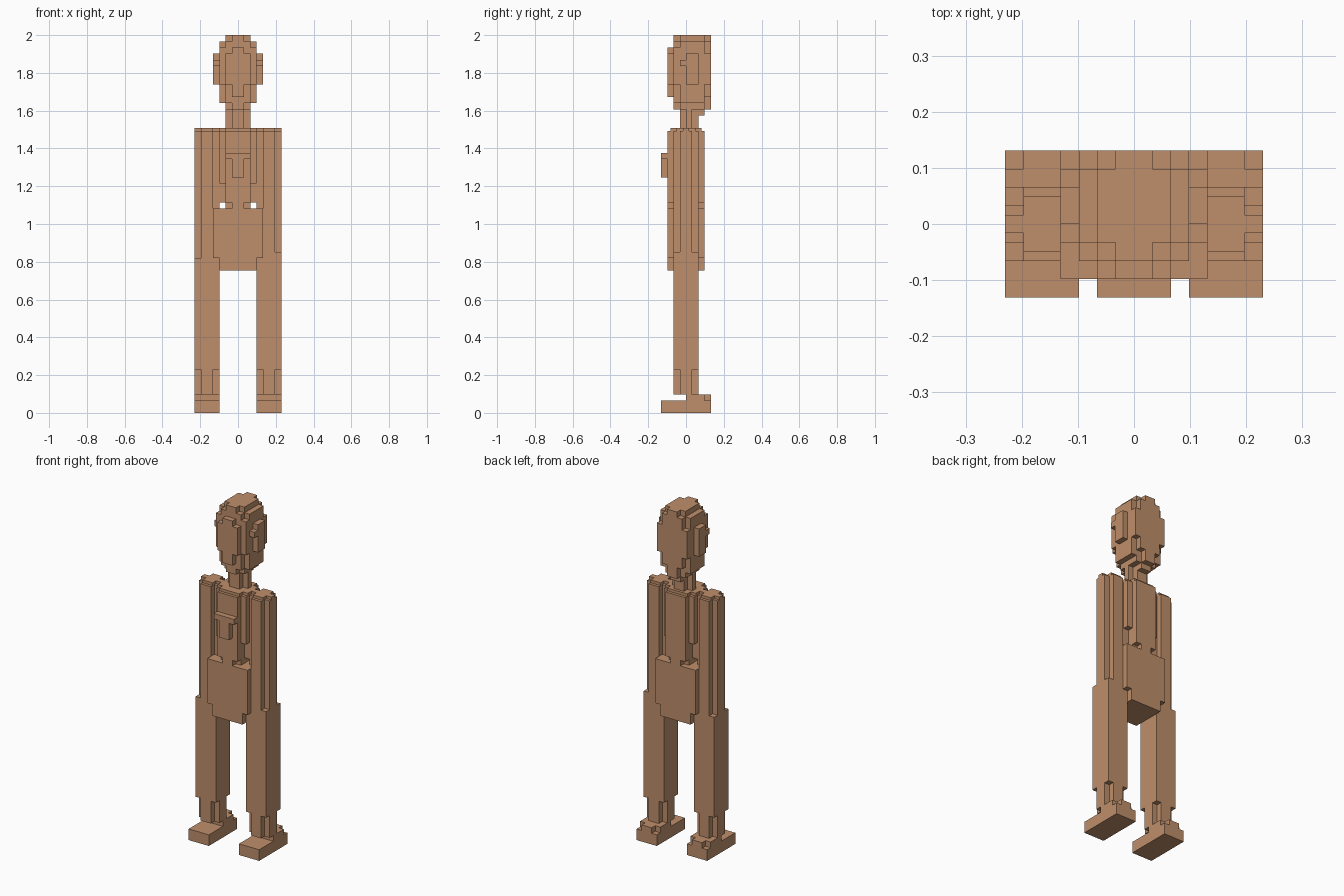
import bpy, bmesh

cube = bpy.data.objects.get("Cube")
if cube:
    bpy.data.objects.remove(cube, do_unlink=True)

V = 2 / 61          # size of one block; parts may use half blocks
H = V / 2

clay = bpy.data.materials.new("tan clay")
clay.use_nodes = True
COLOUR = (0.52, 0.275, 0.15, 1)
clay.diffuse_color = COLOUR
clay.node_tree.nodes["Principled BSDF"].inputs["Base Color"].default_value = COLOUR

parts = {}          # part name -> occupied half-block cells
taken = set()


def fill(name, *boxes):
    """Add boxes (x0, x1, y0, y1, z0, z1), in blocks, to a part."""
    cells = parts.setdefault(name, set())
    for box in boxes:
        x0, x1, y0, y1, z0, z1 = (round(2 * c) for c in box)
        for x in range(x0, x1):
            for y in range(y0, y1):
                for z in range(z0, z1):
                    if (x, y, z) not in taken:
                        taken.add((x, y, z))
                        cells.add((x, y, z))


def sym(w, y0, y1, z0, z1):
    """Box centred on x with half width w."""
    return (-w, w, y0, y1, z0, z1)


def side(s, box):
    """Box for the left (s=1) or right (s=-1) side."""
    return box if s > 0 else (-box[1], -box[0]) + tuple(box[2:])


# Head: stepped skull, raised face, jaw
fill("head",
     sym(1, -2, 4, 60, 61), sym(2, -1, 3, 60, 61),
     sym(2, -2, 4, 58, 60), sym(3, -1, 3, 50, 60),
     sym(3, -2, 3, 53, 59), sym(3, -1, 4, 53, 58),
     sym(2, -2, 4, 51, 60), sym(2, -2, 3, 50, 51),
     sym(1, -2, 4, 49, 51), sym(2, -1, 3, 49, 50),
     sym(1, -1, 3, 48, 49))
fill("face", sym(1, -3, -2, 51, 59), sym(2, -3, -2, 53, 58))

# Neck
fill("neck", sym(1, -1, 2, 45.5, 49), sym(2, 0, 1, 45.5, 49))

# Chest with side ribs, waist and chest plate
fill("chest",
     sym(2, -3, 3, 34, 45.5), sym(2, -2.5, 2.5, 45.5, 46),
     sym(3, -2, 2, 37, 45.5), sym(3, -1.5, 1.5, 45.5, 46),
     sym(3, -1, 1, 34, 37))
fill("waist", sym(1, -3, 3, 33, 34), sym(2, -2, 2, 33, 34))
fill("chest_plate", sym(2, -4, -3, 41, 42), sym(1, -4, -3, 38, 41))

# Hips
fill("hips", sym(4, -3, 3, 25, 33), sym(3, -3, 3, 23, 25))

for s, tag in ((1, "left"), (-1, "right")):
    # Ear with a small front tab
    fill(tag + "_ear", *(side(s, b) for b in (
        (3, 4, 0, 2, 53, 58), (3, 4, -1, 0, 56, 57))))
    # Arm: grooved column with a stepped shoulder top
    fill(tag + "_arm", *(side(s, b) for b in (
        (4, 6, -2, 2, 25, 45.5), (4, 6, -1.5, 1.5, 45.5, 46),
        (3, 7, -1, 1, 25, 45.5), (3, 7, -0.5, 0.5, 45.5, 46))))
    # Leg with a narrower ankle
    top = 26 if s > 0 else 25
    fill(tag + "_leg", *(side(s, b) for b in (
        (3, 6, -2, 2, 7, 25), (6, 7, -2, 2, 7, top),
        (4, 6, -2, 2, 3, 7), (3, 7, -1, 1, 3, 7))))
    # Foot and raised heel
    fill(tag + "_foot", *(side(s, b) for b in (
        (3, 7, -4, 4, 0, 2), (3, 7, 0, 3, 2, 3), (4, 6, 3, 4, 2, 3))))

# Outward face corners for each of the six directions
FACES = {
    (1, 0, 0): ((1, 0, 0), (1, 1, 0), (1, 1, 1), (1, 0, 1)),
    (-1, 0, 0): ((0, 0, 0), (0, 0, 1), (0, 1, 1), (0, 1, 0)),
    (0, 1, 0): ((0, 1, 0), (0, 1, 1), (1, 1, 1), (1, 1, 0)),
    (0, -1, 0): ((0, 0, 0), (1, 0, 0), (1, 0, 1), (0, 0, 1)),
    (0, 0, 1): ((0, 0, 1), (1, 0, 1), (1, 1, 1), (0, 1, 1)),
    (0, 0, -1): ((0, 0, 0), (0, 1, 0), (1, 1, 0), (1, 0, 0)),
}

# Skin each part with its exposed faces, then merge the flat areas
for name, cells in parts.items():
    bm = bmesh.new()
    verts = {}
    for c in sorted(cells):
        for d, corners in FACES.items():
            if (c[0] + d[0], c[1] + d[1], c[2] + d[2]) in taken:
                continue
            loop = []
            for k in corners:
                p = (c[0] + k[0], c[1] + k[1], c[2] + k[2])
                if p not in verts:
                    verts[p] = bm.verts.new([q * H for q in p])
                loop.append(verts[p])
            bm.faces.new(loop)
    bmesh.ops.dissolve_limit(bm, angle_limit=0.01, verts=bm.verts, edges=bm.edges)
    mesh = bpy.data.meshes.new(name)
    bm.to_mesh(mesh)
    bm.free()
    mesh.materials.append(clay)
    bpy.context.collection.objects.link(bpy.data.objects.new(name, mesh))
